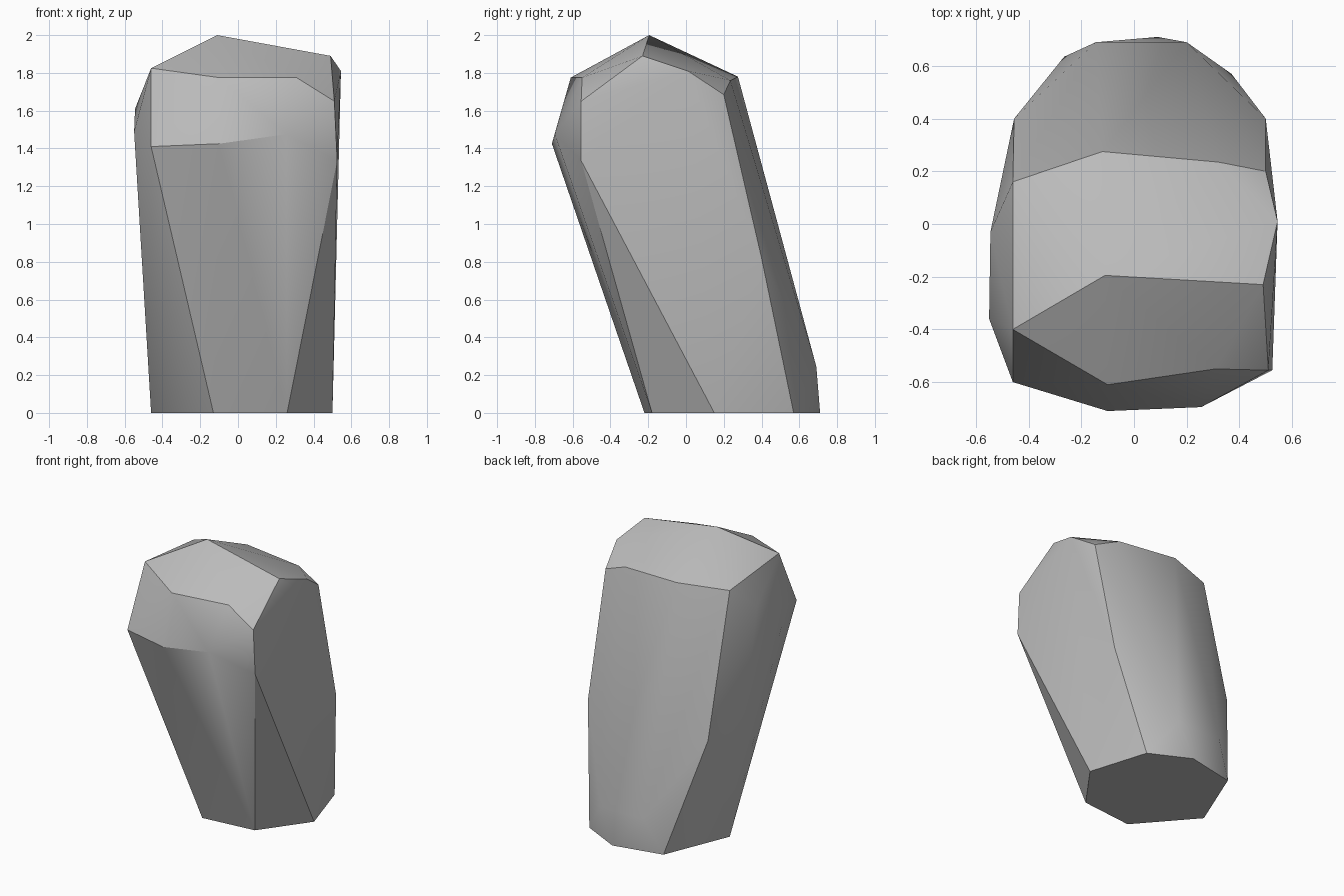
import bpy
import bmesh
import math

# Remove the default object only
default_cube = bpy.data.objects.get("Cube")
if default_cube:
    bpy.data.objects.remove(default_cube, do_unlink=True)


def make_material(name, color):
    material = bpy.data.materials.new(name)
    material.use_nodes = True
    material.diffuse_color = color
    shader = material.node_tree.nodes["Principled BSDF"]
    shader.inputs["Base Color"].default_value = color
    shader.inputs["Roughness"].default_value = 0.9
    return material


# Corners of the leaning stone, grouped from the ground upward
foot = [(x, y, 0) for x, y in (
    (-.13, -.22), (.26, -.18), (.50, .15), (.37, .57),
    (.09, .71), (-.265, .635), (-.46, .16))]

back_bulge = [
    (-.145, .69, .245), (.20, .69, .245),
    (.50, .40, .82), (-.455, .40, .78)]

front_brow = [
    (-.46, -.60, 1.41), (-.10, -.71, 1.425),
    (.255, -.695, 1.475), (.525, -.555, 1.335)]

front_shoulder = [
    (-.10, -.61, 1.775), (.31, -.55, 1.775), (.51, -.555, 1.65)]

side_shoulder = [(-.55, -.36, 1.49), (-.545, -.03, 1.61), (.545, .01, 1.81)]

back_shoulder = [
    (-.46, .16, 1.77), (-.12, .275, 1.78),
    (.32, .235, 1.76), (.50, .20, 1.685)]

crown = [(-.46, -.40, 1.825), (-.11, -.195, 2), (.49, -.23, 1.89)]


def build_stone(name, groups, material):
    """Wrap the corner groups in a convex skin and merge flat facets."""
    bm = bmesh.new()
    for group in groups:
        for corner in group:
            bm.verts.new(corner)
    hull = bmesh.ops.convex_hull(bm, input=bm.verts[:])
    unused = {item for key in ("geom_interior", "geom_unused")
              for item in hull[key] if isinstance(item, bmesh.types.BMVert)}
    bmesh.ops.delete(bm, geom=list(unused), context="VERTS")
    bmesh.ops.dissolve_limit(bm, angle_limit=math.radians(2),
                             verts=bm.verts[:], edges=bm.edges[:])
    bmesh.ops.recalc_face_normals(bm, faces=bm.faces[:])
    mesh = bpy.data.meshes.new(name)
    bm.to_mesh(mesh)
    bm.free()
    mesh.materials.append(material)
    stone = bpy.data.objects.new(name, mesh)
    bpy.context.collection.objects.link(stone)
    return stone


stone_grey = make_material("stone_grey", (.5, .5, .5, 1))
boulder = build_stone(
    "boulder",
    [foot, back_bulge, front_brow, front_shoulder,
     side_shoulder, back_shoulder, crown],
    stone_grey)

# Soft facets with crisp main edges
bpy.ops.object.select_all(action="DESELECT")
boulder.select_set(True)
bpy.context.view_layer.objects.active = boulder
bpy.ops.object.shade_smooth_by_angle(angle=math.radians(30))
